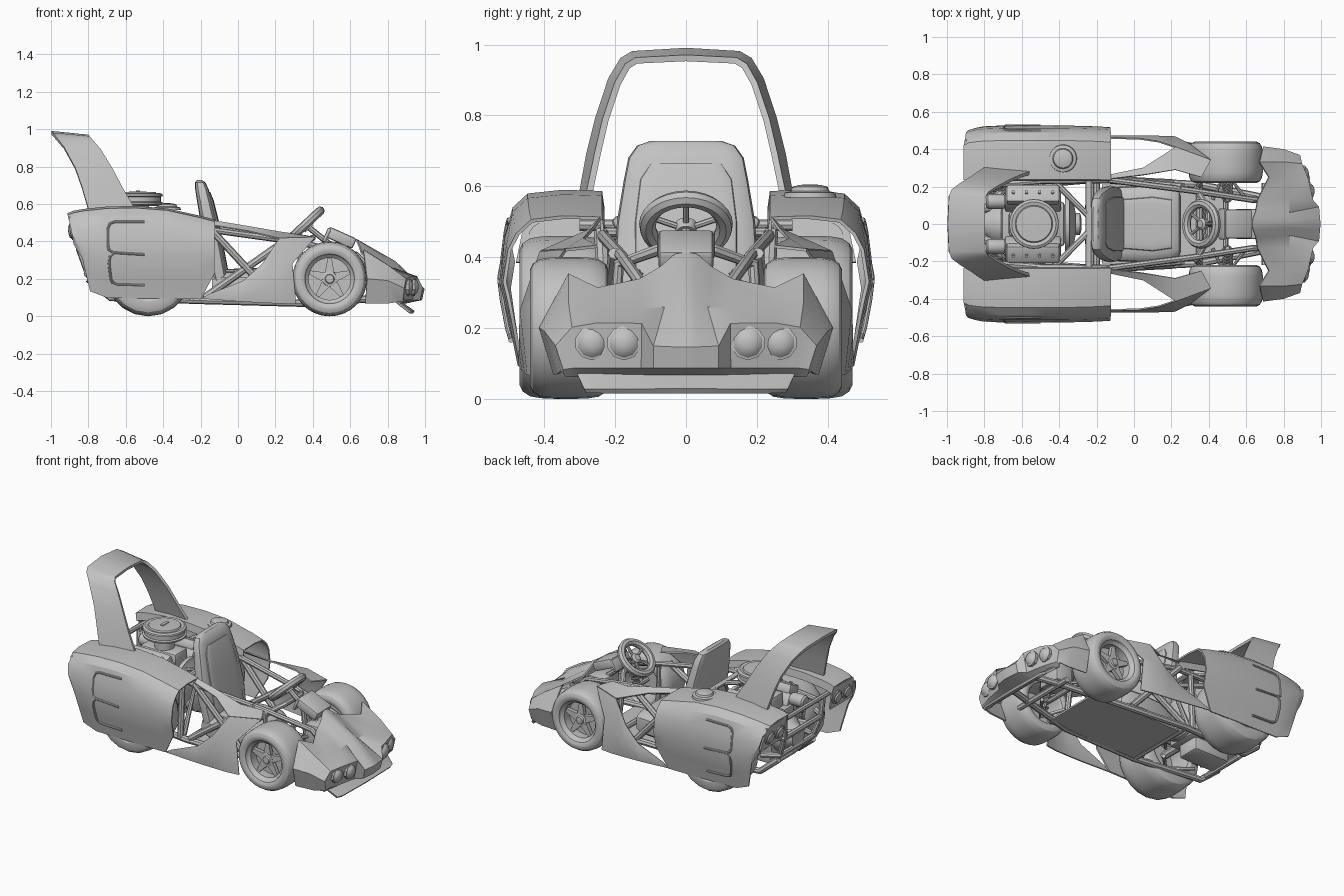
import bpy, bmesh, math
from mathutils import Vector, Matrix, Euler

grey = bpy.data.materials.new("body grey")
grey.diffuse_color = (0.54, 0.54, 0.54, 1)


def link(name, data, mirror=False, solid=0):
    ob = bpy.data.objects.new(name, data)
    bpy.context.scene.collection.objects.link(ob)
    data.materials.append(grey)
    if mirror:
        m = ob.modifiers.new("mirror", 'MIRROR')
        m.use_axis = (False, True, False)
        m.use_clip = True
    if solid:
        s = ob.modifiers.new("solid", 'SOLIDIFY')
        s.thickness, s.offset = solid, 0
    return ob


def loft(name, rows, closed=False, caps=False, mirror=False, solid=0):
    bm = bmesh.new()
    grid = [[bm.verts.new(p) for p in r] for r in rows]
    n = len(rows[0])
    for a, b in zip(grid, grid[1:]):
        for i in range(n if closed else n - 1):
            j = (i + 1) % n
            bm.faces.new((a[i], a[j], b[j], b[i]))
    if caps:
        bm.faces.new(grid[0])
        bm.faces.new(grid[-1])
    bmesh.ops.recalc_face_normals(bm, faces=bm.faces)
    me = bpy.data.meshes.new(name)
    bm.to_mesh(me)
    bm.free()
    return link(name, me, mirror, solid)


def lathe(name, profile, centre, axis, n=24, mirror=False, caps=True):
    q = Vector((0, 0, 1)).rotation_difference(Vector(axis))
    c = Vector(centre)
    rows = [[c + q @ Vector((r * math.cos(k * math.tau / n), r * math.sin(k * math.tau / n), t))
             for k in range(n)] for r, t in profile]
    return loft(name, rows, True, caps, mirror)


def box(name, centre, size, bevel=0.01, rot=(0, 0, 0), mirror=False):
    bm = bmesh.new()
    mat = Matrix.Translation(centre) @ Euler(rot).to_matrix().to_4x4() @ Matrix.Diagonal((*size, 1))
    bmesh.ops.create_cube(bm, size=1, matrix=mat)
    if bevel:
        bmesh.ops.bevel(bm, geom=bm.edges[:], offset=bevel, segments=2, profile=0.5, affect='EDGES')
    me = bpy.data.meshes.new(name)
    bm.to_mesh(me)
    bm.free()
    return link(name, me, mirror)


def tube(name, pts, r=0.017, mirror=False, cyclic=False):
    cu = bpy.data.curves.new(name, 'CURVE')
    cu.dimensions, cu.bevel_depth, cu.bevel_resolution, cu.use_fill_caps = '3D', r, 2, True
    for s in ((1, -1) if mirror else (1,)):
        sp = cu.splines.new('POLY')
        sp.points.add(len(pts) - 1)
        for p, (x, y, z) in zip(sp.points, pts):
            p.co = (x, y * s, z, 1)
        sp.use_cyclic_u = cyclic
    return link(name, cu)


def rounded(a, b, n=20, e=0.5):
    f = lambda v: math.copysign(abs(v) ** e, v)
    return [(a * f(math.cos(k * math.tau / n)), b * f(math.sin(k * math.tau / n))) for k in range(n)]


# wheels
def wheel(name, x, r, y, w, rim, n):
    c = (x, y, r)
    s = [(rim, 0.75 * w), (rim + 0.008, 0.92 * w), (rim + 0.025, w), (r * 0.83, w), (r * 0.91, 0.93 * w), (r * 0.97, 0.76 * w), (r * 0.993, 0.5 * w), (r, 0.2 * w)]
    prof = s + [(a, -t) for a, t in reversed(s)]
    lathe(name + "_tyre", prof + [prof[0]], c, (0, 1, 0), n, True, False)
    lathe(name + "_rim", [(rim, -0.8 * w), (rim * 0.9, 0.2 * w), (rim * 0.9, 0.7 * w), (rim * 1.02, 0.82 * w), (rim * 1.02, 0.7 * w)],
          c, (0, 1, 0), n, True, False)
    lathe(name + "_disc", [(rim * 0.92, 0.1 * w), (rim * 0.92, 0.2 * w)], c, (0, 1, 0), n, True)
    lathe(name + "_hub", [(0.045, 0.1 * w), (0.04, 0.62 * w), (0.026, 0.65 * w), (0.022, 0.75 * w), (0.012, 0.76 * w)], c, (0, 1, 0), 12, True)
    # star spokes, wide at the hub and narrow at the rim
    for k in range(5):
        a = k * math.tau / 5 + math.pi / 2
        u, v = Vector((math.cos(a), 0, math.sin(a))), Vector((-math.sin(a), 0, math.cos(a)))
        o = Vector(c) + Vector((0, 0.6 * w, 0))
        loft(name + "_spoke", [[o + u * d + v * h, o + u * d - v * h, o + u * d - v * h - Vector((0, 0.025, 0)), o + u * d + v * h - Vector((0, 0.025, 0))]
                               for d, h in ((rim * 0.22, 0.026), (rim * 0.93, 0.01))], True, True, True)


wheel("front_wheel", 0.49, 0.2, 0.33, 0.11, 0.125, 32)
wheel("rear_wheel", -0.48, 0.23, 0.345, 0.125, 0.125, 20)
tube("rear_axle", [(-0.48, -0.3, 0.23), (-0.48, 0.3, 0.23)], 0.025)
tube("front_axle", [(0.49, -0.3, 0.2), (0.49, 0.3, 0.2)], 0.015)

# rear side pods: x, top height, bottom height, outer inset, backward lean
rows = []
for x, zt, zb, o, k in [(-0.91, 0.545, 0.385, 0.025, 0.22), (-0.88, 0.557, 0.31, 0.012, 0.2), (-0.825, 0.567, 0.135, 0.005, 0.08), (-0.7, 0.58, 0.1, 0, 0),
                        (-0.55, 0.583, 0.097, 0, 0), (-0.38, 0.57, 0.095, 0, 0), (-0.2, 0.53, 0.092, 0.005, 0), (-0.125, 0.51, 0.23, 0.01, 0)]:
    m = max(0.33, zb + 0.05)
    sec = [(0.235, zt - 0.045), (0.24, zt), (0.35, zt + 0.002), (0.445 - o, zt - 0.008), (0.485 - o, zt - 0.045), (0.508 - o, (zt + m) / 2),
           (0.522 - o, m), (0.522 - o - (m - zb) * 0.12, (m + zb) / 2), (0.522 - o - (m - zb) * 0.22, zb)]
    rows.append([(x + (zt - z) * k, y, z) for y, z in sec])
loft("rear_side_pod", rows, mirror=True, solid=0.01)
tube("pod_vent_upper", [(-0.5, .498, .505), (-0.66, .5, .505), (-0.685, .503, .495), (-0.695, .508, .47), (-0.695, .519, .38), (-0.69, .524, .355),
                        (-0.665, .526, .34), (-0.5, .526, .33)], 0.007, True)
tube("pod_vent_lower", [(-0.665, .526, .34), (-0.685, .524, .32), (-0.69, .519, .28), (-0.68, .504, .2), (-0.67, .498, .18), (-0.645, .495, .17),
                        (-0.5, .494, .165)], 0.007, True)
loft("tail_light_panel", [[(-0.9, 0.24, 0.54), (-0.9, 0.45, 0.53)], [(-0.87, 0.25, 0.385), (-0.87, 0.48, 0.385)]], mirror=True, solid=0.01)
for y in (0.3, 0.4):
    lathe("tail_light", [(0.045, 0), (0.045, 0.02), (0.036, 0.022), (0.03, 0.03), (0.01, 0.033)], (-0.875, y, 0.455), (-1, 0, -0.2), 16, True)
lathe("fuel_cap", [(0.075, 0), (0.072, 0.014), (0.055, 0.018), (0.05, 0.03), (0.03, 0.036), (0.005, 0.037)], (-0.38, 0.35, 0.568), (0, 0, 1))

# tall rear hoop wing
lead = [(-0.55, 0.275, 0.57), (-0.62, 0.25, 0.69), (-0.67, 0.228, 0.785), (-0.735, 0.193, 0.89), (-0.78, 0.165, 0.94), (-0.795, 0.14, 0.955), (-0.80, 0, 0.962)]
trail = [(-0.80, 0.295, 0.57), (-0.835, 0.273, 0.69), (-0.87, 0.248, 0.79), (-0.93, 0.212, 0.9), (-0.975, 0.18, 0.955), (-0.99, 0.15, 0.973), (-0.997, 0, 0.982)]
loft("rear_hoop_wing", [lead, trail], mirror=True, solid=0.018)

# nose shell, from rear edge over the top to the underside
loft("nose_shell", [
    [(0.63, 0, 0.41), (0.635, 0.03, 0.405), (0.65, 0.07, 0.37), (0.66, 0.13, 0.335), (0.72, 0.25, 0.31), (0.67, 0.33, 0.35), (0.69, 0.41, 0.2), (0.68, 0.37, 0.07)],
    [(0.84, 0, 0.29), (0.84, 0.02, 0.28), (0.83, 0.06, 0.255), (0.83, 0.13, 0.25), (0.82, 0.25, 0.25), (0.80, 0.33, 0.27), (0.80, 0.395, 0.19), (0.80, 0.36, 0.07)],
    [(0.993, 0, 0.145), (0.99, 0.03, 0.145), (0.985, 0.09, 0.148), (0.955, 0.125, 0.21), (0.925, 0.25, 0.212), (0.895, 0.32, 0.2), (0.885, 0.365, 0.15), (0.87, 0.35, 0.08)],
    [(0.98, 0, 0.09), (0.978, 0.03, 0.09), (0.97, 0.09, 0.09), (0.93, 0.125, 0.09), (0.905, 0.25, 0.09), (0.885, 0.31, 0.09), (0.88, 0.345, 0.085), (0.868, 0.345, 0.075)],
    [(0.86, y, 0.066) for y in (0, 0.03, 0.09, 0.125, 0.25, 0.3, 0.33, 0.34)]], mirror=True, solid=0.01)
for x, y in ((0.915, 0.175), (0.885, 0.265)):
    lathe("headlight", [(0.049, 0), (0.049, 0.03), (0.042, 0.032), (0.032, 0.043), (0.015, 0.049), (0.003, 0.05)], (x, y, 0.158), (1, 0, 0), 10, True)
loft("front_splitter", [[(0.85, 0, 0.085), (0.85, 0.29, 0.085), (0.84, 0.315, 0.085)], [(0.94, 0, 0.022), (0.935, 0.25, 0.022), (0.92, 0.285, 0.022)]], mirror=True, solid=0.016)

# side panels with concave upper edge
loft("side_panel", [
    [(-0.2, 0.47, 0.095), (-0.18, 0.468, 0.105), (-0.16, 0.46, 0.115)],
    [(0.0, 0.46, 0.08), (0.02, 0.468, 0.14), (0.03, 0.455, 0.19)],
    [(0.12, 0.452, 0.073), (0.13, 0.468, 0.18), (0.13, 0.44, 0.28)],
    [(0.23, 0.445, 0.068), (0.22, 0.465, 0.25), (0.22, 0.41, 0.415)],
    [(0.31, 0.43, 0.065), (0.29, 0.43, 0.28), (0.41, 0.34, 0.42)]], mirror=True, solid=0.008)
loft("side_top_strip", [[(-0.13, 0.24, 0.51), (-0.13, 0.262, 0.485)], [(0.05, 0.262, 0.48), (0.05, 0.30, 0.455)],
                        [(0.22, 0.29, 0.45), (0.22, 0.41, 0.415)], [(0.36, 0.25, 0.43), (0.41, 0.34, 0.42)]], mirror=True, solid=0.008)

# seat
loft("seat_back", [[(x + v, u, z) for u, v in rounded(w, t)] for z, x, w, t in [
    (0.18, -0.09, 0.19, 0.04), (0.35, -0.125, 0.205, 0.047), (0.5, -0.155, 0.195, 0.045), (0.62, -0.18, 0.175, 0.04),
    (0.68, -0.193, 0.163, 0.036), (0.715, -0.202, 0.138, 0.028), (0.728, -0.206, 0.1, 0.014)]], True, True)
loft("seat_back_pad", [[(x + v, u, z) for u, v in rounded(w, t)] for z, x, w, t in [
    (0.25, -0.065, 0.145, 0.012), (0.5, -0.118, 0.145, 0.018), (0.62, -0.148, 0.13, 0.018), (0.665, -0.16, 0.1, 0.012)]], True, True)
loft("seat_cushion", [[(x, u, z + v) for u, v in rounded(w, t)] for x, z, w, t in [
    (-0.14, 0.165, 0.18, 0.06), (-0.08, 0.165, 0.2, 0.075), (0.1, 0.165, 0.205, 0.08), (0.2, 0.165, 0.195, 0.08), (0.24, 0.16, 0.175, 0.065), (0.25, 0.155, 0.15, 0.04)]], True, True)
loft("seat_cushion_pad", [[(x, u, z + v) for u, v in rounded(w, t)] for x, z, w, t in [
    (-0.08, 0.24, 0.13, 0.012), (0.1, 0.243, 0.145, 0.016), (0.2, 0.243, 0.13, 0.014)]], True, True)

# steering
c, v = Vector((0.36, 0, 0.49)), Vector((0.73, 0, 0.68))
ax = Vector((0.68, 0, -0.73))
at = lambda a, r: c + Vector((0, 1, 0)) * r * math.cos(a) + v * r * math.sin(a)
tube("steering_wheel_rim", [at(k * math.tau / 28, 0.109) for k in range(28)], 0.024, cyclic=True)
for k in range(5):
    tube("steering_spoke", [c + ax * 0.015, at(k * math.tau / 5 + math.pi / 2, 0.1)], 0.009)
lathe("steering_hub", [(0.028, 0.03), (0.032, 0), (0.02, -0.01)], c, ax, 16)
tube("steering_column", [c, (0.46, 0, 0.41), (0.62, 0, 0.28)], 0.016)
box("dash_cowl", (0.55, 0, 0.42), (0.16, 0.155, 0.06), 0.012, (0, 0.42, 0))
box("dash_face", (0.475, 0, 0.435), (0.02, 0.165, 0.08), 0.008, (0, 0.42, 0))
box("pedal_box", (0.6, 0, 0.25), (0.12, 0.16, 0.16), 0.01)

# chassis
box("floor_plate", (0.16, 0, 0.068), (0.66, 0.42, 0.012), 0)
tube("lower_rail", [(-0.8, 0.18, 0.2), (-0.68, 0.2, 0.1), (-0.2, 0.24, 0.085), (0.35, 0.21, 0.07), (0.65, 0.15, 0.09), (0.86, 0.1, 0.1)], 0.02, True)
tube("upper_rail", [(-0.85, 0.2, 0.45), (-0.5, 0.23, 0.47), (-0.13, 0.235, 0.46), (0.3, 0.18, 0.4), (0.63, 0.13, 0.33), (0.84, 0.12, 0.13)], 0.017, True)
tube("side_diagonal_back", [(-0.15, 0.24, 0.47), (0.1, 0.225, 0.2), (0.2, 0.22, 0.09)], 0.02, True)
tube("side_diagonal_front", [(-0.18, 0.24, 0.1), (0.26, 0.2, 0.41)], 0.02, True)
tube("dash_hoop", [(0.35, -0.21, 0.08), (0.33, -0.19, 0.38), (0.4, -0.08, 0.42), (0.4, 0.08, 0.42), (0.33, 0.19, 0.38), (0.35, 0.21, 0.08)])
tube("seat_hoop", [(-0.25, -0.24, 0.09), (-0.24, -0.235, 0.47), (-0.24, 0.235, 0.47), (-0.25, 0.24, 0.09)], 0.02)
tube("seat_brace", [(-0.42, 0.22, 0.46), (-0.25, 0.05, 0.47), (-0.24, 0.22, 0.1)], 0.017, True)
tube("rear_bumper_upper", [(-0.78, -0.24, 0.36), (-0.85, -0.2, 0.36), (-0.85, 0.2, 0.36), (-0.78, 0.24, 0.36)], 0.019)
tube("rear_bumper_lower", [(-0.7, -0.22, 0.22), (-0.81, -0.18, 0.23), (-0.81, 0.18, 0.23), (-0.7, 0.22, 0.22)], 0.019)
tube("rear_cross_bar", [(-0.86, -0.3, 0.49), (-0.86, 0.3, 0.49)], 0.016)
tube("rear_upright", [(-0.86, 0.2, 0.49), (-0.85, 0.19, 0.36), (-0.8, 0.17, 0.22), (-0.68, 0.14, 0.1), (-0.68, 0, 0.1)], 0.017, True)
for x in (-0.2, 0.35, 0.7):
    tube("floor_cross_bar", [(x, -0.22, 0.085), (x, 0.22, 0.085)], 0.018)
for z in (0.14, 0.28):
    tube("front_suspension_arm", [(0.42, 0.13, z), (0.49, 0.28, z - 0.01), (0.6, 0.13, z)], 0.011, True)
    tube("rear_suspension_arm", [(-0.38, 0.18, z), (-0.48, 0.28, z), (-0.62, 0.18, z)], 0.012, True)
for nm, a, b in (("front_spring", (0.5, 0.13, 0.36), (0.5, 0.24, 0.15)), ("rear_spring", (-0.72, 0.2, 0.44), (-0.66, 0.22, 0.2))):
    a, b = Vector(a), Vector(b)
    tube(nm, [a.lerp(b, k / 60) + Vector((0.024 * math.cos(k * 0.75), 0.024 * math.sin(k * 0.75), 0)) for k in range(61)], 0.006, True)
    tube(nm + "_damper", [a, b], 0.012, True)

# engine
box("engine_block", (-0.54, 0, 0.3), (0.34, 0.24, 0.26), 0.02)
box("oil_pan", (-0.54, 0, 0.14), (0.26, 0.16, 0.1), 0.02)
box("cylinder_head", (-0.54, 0.135, 0.43), (0.3, 0.12, 0.09), 0.01, (-0.5, 0, 0), True)
box("valve_cover", (-0.54, 0.155, 0.5), (0.285, 0.1, 0.06), 0.014, (-0.4, 0, 0), True)
for k in range(4):
    lathe("cover_bolt", [(0.009, 0), (0.009, 0.012)], (-0.645 + 0.07 * k, 0.168, 0.527), (0, 0.39, 0.92), 8, True)
    tube("exhaust_runner", [(-0.65 + 0.075 * k, 0.16, 0.4), (-0.65 + 0.075 * k, 0.21, 0.36), (-0.68 + 0.05 * k, 0.2, 0.27)], 0.016, True)
tube("exhaust_pipe", [(-0.4, 0.2, 0.28), (-0.7, 0.19, 0.27), (-0.76, 0.09, 0.33), (-0.83, 0.08, 0.34)], 0.026, True)
box("intake_manifold", (-0.54, 0, 0.47), (0.26, 0.13, 0.1), 0.015)
lathe("carburettor", [(0.06, 0.5), (0.06, 0.61)], (-0.535, 0, 0), (0, 0, 1))
lathe("air_cleaner", [(0.1, 0.59), (0.13, 0.597), (0.133, 0.608), (0.122, 0.613), (0.122, 0.638), (0.133, 0.643), (0.131, 0.653), (0.118, 0.66), (0.1, 0.656),
                      (0.095, 0.664), (0.02, 0.667)], (-0.535, 0, 0), (0, 0, 1), 32)
box("air_cleaner_clip", (-0.535, 0, 0.668), (0.02, 0.06, 0.008), 0)
lathe("bell_housing", [(0.16, 0), (0.16, 0.025), (0.13, 0.03), (0.1, 0.05), (0.05, 0.06)], (-0.37, 0, 0.33), (1, 0, 0), 24)
lathe("pulley", [(0.06, 0), (0.06, 0.05), (0.03, 0.06)], (-0.34, 0, 0.22), (1, 0, 0), 20)
lathe("gearbox", [(0.12, 0), (0.11, 0.05), (0.075, 0.09), (0.065, 0.12)], (-0.7, 0, 0.29), (-1, 0, 0), 20)
lathe("starter_canister", [(0.035, 0), (0.04, 0.01), (0.04, 0.09), (0.03, 0.1)], (-0.69, 0.12, 0.46), (-1, 0, 0), 16, True)

# bake modifiers and shade
bpy.context.view_layer.update()
for ob in bpy.context.scene.objects:
    ob.select_set(True)
    bpy.context.view_layer.objects.active = ob
bpy.ops.object.convert(target='MESH')
bpy.ops.object.shade_smooth_by_angle(angle=math.radians(30))
